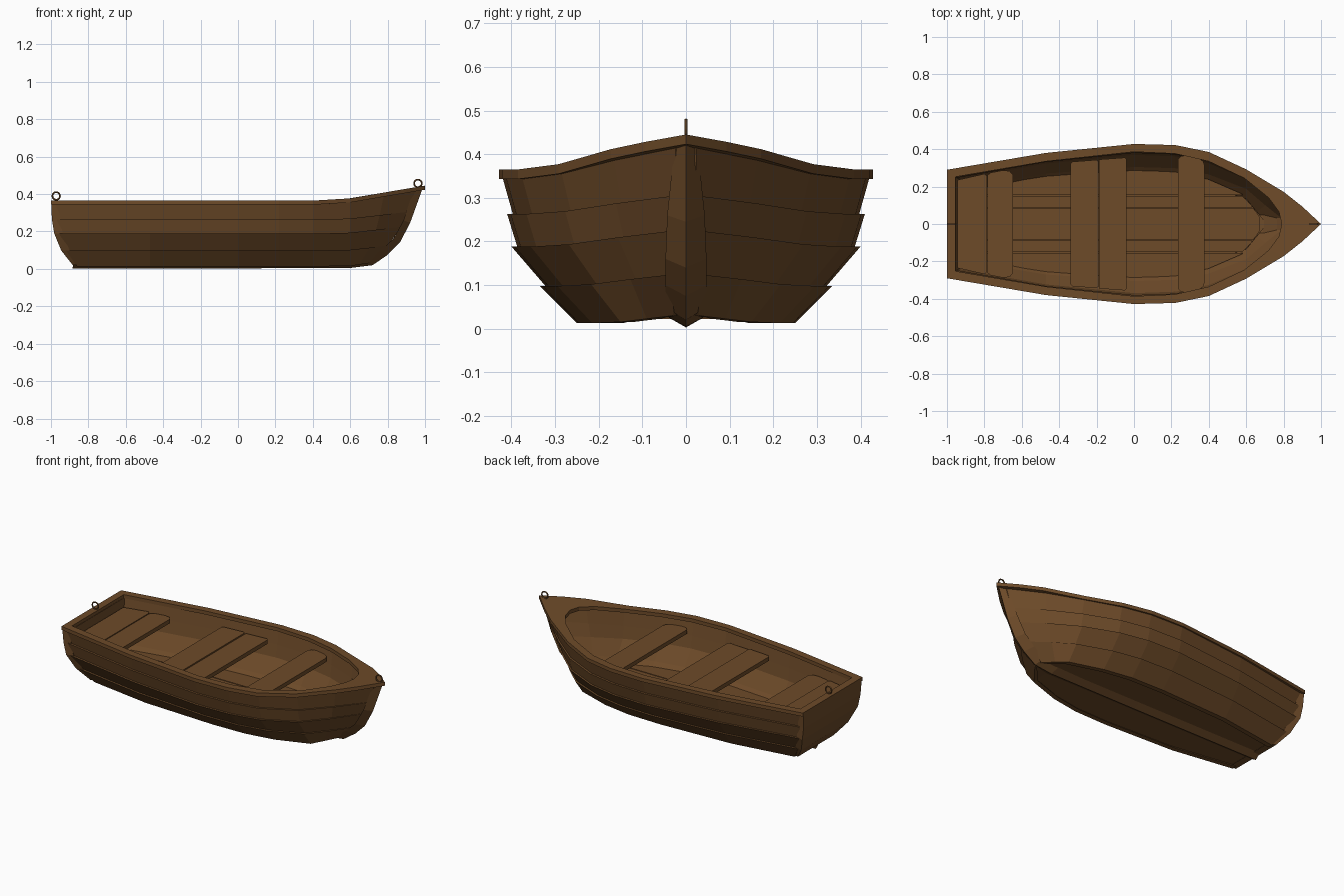
import bpy, bmesh, math

if "Cube" in bpy.data.objects:
    bpy.data.objects.remove(bpy.data.objects["Cube"])

wood = bpy.data.materials.new("brown_wood")
wood.diffuse_color = (0.155, 0.07, 0.022, 1)
wood.use_nodes = True
wood.node_tree.nodes["Principled BSDF"].inputs["Base Color"].default_value = wood.diffuse_color


def finish(name, bm, mirror=False):
    bmesh.ops.recalc_face_normals(bm, faces=bm.faces)
    me = bpy.data.meshes.new(name)
    bm.to_mesh(me)
    bm.free()
    ob = bpy.data.objects.new(name, me)
    bpy.context.collection.objects.link(ob)
    me.materials.append(wood)
    if mirror:
        mod = ob.modifiers.new("mirror", 'MIRROR')
        mod.use_axis = (False, True, False)
        mod.merge_threshold = 0.0005
    return ob


def loft(name, sections, caps=(True, True), mirror=False):
    """Skin closed cross-sections into one solid."""
    bm = bmesh.new()
    rows = [[bm.verts.new(p) for p in s] for s in sections]
    n = len(rows[0])
    for a, b in zip(rows, rows[1:]):
        for i in range(n):
            j = (i + 1) % n
            bm.faces.new((a[i], a[j], b[j], b[i]))
    for use, row in zip(caps, (rows[0], rows[-1])):
        if use:
            bm.faces.new(row)
    return finish(name, bm, mirror)


def interp(x, pts):
    if x <= pts[0][0]:
        return pts[0][1]
    for (x0, y0), (x1, y1) in zip(pts, pts[1:]):
        if x <= x1:
            return y0 + (y1 - y0) * (x - x0) / (x1 - x0)
    return pts[-1][1]


def rise(x):
    return interp(x, [(-1, 0), (.45, 0), (.6, .15), (.8, .58), (1, 1)])


# hull lines: stations along the length, five plank edges from bottom to sheer
X = [-1, -.47, 0, .22, .4, .6, .8, .99]
BOTTOM = [.17, .23, .25, .245, .215, .15, .09, .03]
SHEER = [.28, .37, .42, .412, .375, .285, .165, .025]
BLEND = [0, .5, .88, .94, 1]
Z_MID = [.013, .098, .188, .263, .345]
Z_BOW = [.03, .125, .225, .305, .425]
X_STERN = [-.86, -.92, -.955, -.968, -.972]
X_BOW = [.695, .805, .87, .908, .95]


def edge(k, i):
    x = X[i]
    if i == 0:
        x = X_STERN[k]
    elif x > .6:
        x = .6 + (x - .6) * (X_BOW[k] - .6) / .39
    y = BOTTOM[i] + (SHEER[i] - BOTTOM[i]) * BLEND[k]
    z = Z_MID[k] + (Z_BOW[k] - Z_MID[k]) * (rise(X[i]) if i < len(X) - 1 else 1)
    return x, y, z


# overlapping side planks
for k in range(4):
    secs = []
    for i in range(len(X)):
        xl, yl, zl = edge(k, i)
        xu, yu, zu = edge(k + 1, i)
        end = .3 if i == len(X) - 1 else 1
        step = (.013 if k else 0) * end
        t = .026 * end
        secs.append([(xu, yu, zu), (xl, yl - step, zl),
                     (xl, yl - t - .004 * end, zl), (xu, yu - t, zu)])
    loft("side_plank_%d" % (k + 1), secs, mirror=True)

# bottom plate
secs = []
for i in range(len(X)):
    x, y, z = edge(0, i)
    y = max(y - .015, .02)
    lo, hi = z + .014, z + .03
    secs.append([(x, -y, lo), (x, y, lo), (x, y, hi), (x, -y, hi)])
loft("bottom_plate", secs)

# transom following the raked stern
outer_x = [-.885, -.945, -.982, -.995, -.998]
secs = []
for k in range(5):
    _, y, z = edge(k, 0)
    x, y = outer_x[k], y + .004
    z = max(z, .022)
    secs.append([(x, -y, z), (x, y, z), (x + .045, y - .01, z), (x + .045, -y + .01, z)])
loft("transom", secs)

# keel and stem with a sharp outer ridge
ridge = [(-.885, .003), (0, .003), (.6, .005), (.72, .02), (.8, .075),
         (.865, .14), (.92, .245), (.985, .425)]
back = [(-.88, .03), (0, .03), (.59, .03), (.69, .05), (.765, .1),
        (.83, .16), (.885, .26), (.94, .425)]
width = [.047, .047, .047, .047, .047, .047, .043, .026]
loft("keel_and_stem", [[(r[0], 0, r[1]), (b[0], w, b[1]), (b[0], -w, b[1])]
                       for r, b, w in zip(ridge, back, width)])

# gunwale rim, widening into a solid bow deck
outer = [(-1, 0), (-1, .29), (-.47, .38), (0, .428), (.22, .422), (.4, .385),
         (.6, .292), (.8, .172), (.9, .093), (1, 0)]
inner = [(-.955, 0), (-.955, .252), (-.47, .335), (0, .386), (.22, .376), (.4, .335),
         (.59, .245), (.72, .14), (.775, .065), (.79, 0)]
secs = []
for o, n in zip(outer, inner):
    zo, zn = .343 + .08 * rise(o[0]), .343 + .08 * rise(n[0])
    secs.append([(*o, zo + .022), (*o, zo), (*n, zn), (*n, zn + .022)])
loft("gunwale", secs, caps=(False, False), mirror=True)

# floor boards trimmed to the hull
floor_line = [(-.87, .18), (-.47, .26), (0, .288), (.22, .278), (.4, .238),
              (.58, .16), (.64, .085), (.67, .04)]
for name, y0, y1, end in (("floor_board_centre", 0, .082, .67),
                          ("floor_board_inner", .088, .149, .63),
                          ("floor_board_outer", .155, 1, .58)):
    secs = []
    for x in [p[0] for p in floor_line if p[0] < end] + [end]:
        y = max(y0 + .003, min(y1, interp(x, floor_line)))
        secs.append([(x, y0, .06), (x, y, .06), (x, y, .076), (x, y0, .076)])
    loft(name, secs, mirror=True)


# seats: plank outlines given as half shapes
def plank(name, half, top, thick=.025):
    pts = half + [(x, -y) for x, y in reversed(half)]
    loft(name, [[(x, y, z) for x, y in pts] for z in (top - thick, top)])


plank("stern_seat_rear", [(-.945, .235), (-.80, .268), (-.785, .255)], .296)
plank("stern_seat_front", [(-.783, .262), (-.765, .275), (-.70, .287), (-.665, .283), (-.648, .265)], .292)
plank("middle_seat_rear", [(-.34, .32), (-.33, .333), (-.20, .343), (-.19, .335)], .302)
plank("middle_seat_front", [(-.187, .345), (-.05, .355), (-.04, .345)], .296)
plank("bow_seat", [(.235, .345), (.25, .362), (.28, .368), (.345, .352), (.37, .335), (.378, .31)], .306)

# mooring rings
for name, x, z in (("bow_ring", .962, .457), ("stern_ring", -.972, .39)):
    bpy.ops.mesh.primitive_torus_add(location=(x, 0, z), rotation=(math.pi / 2, 0, 0),
                                     major_radius=.0205, minor_radius=.0045,
                                     major_segments=16, minor_segments=6)
    ring = bpy.context.object
    ring.name = name
    ring.data.materials.append(wood)
